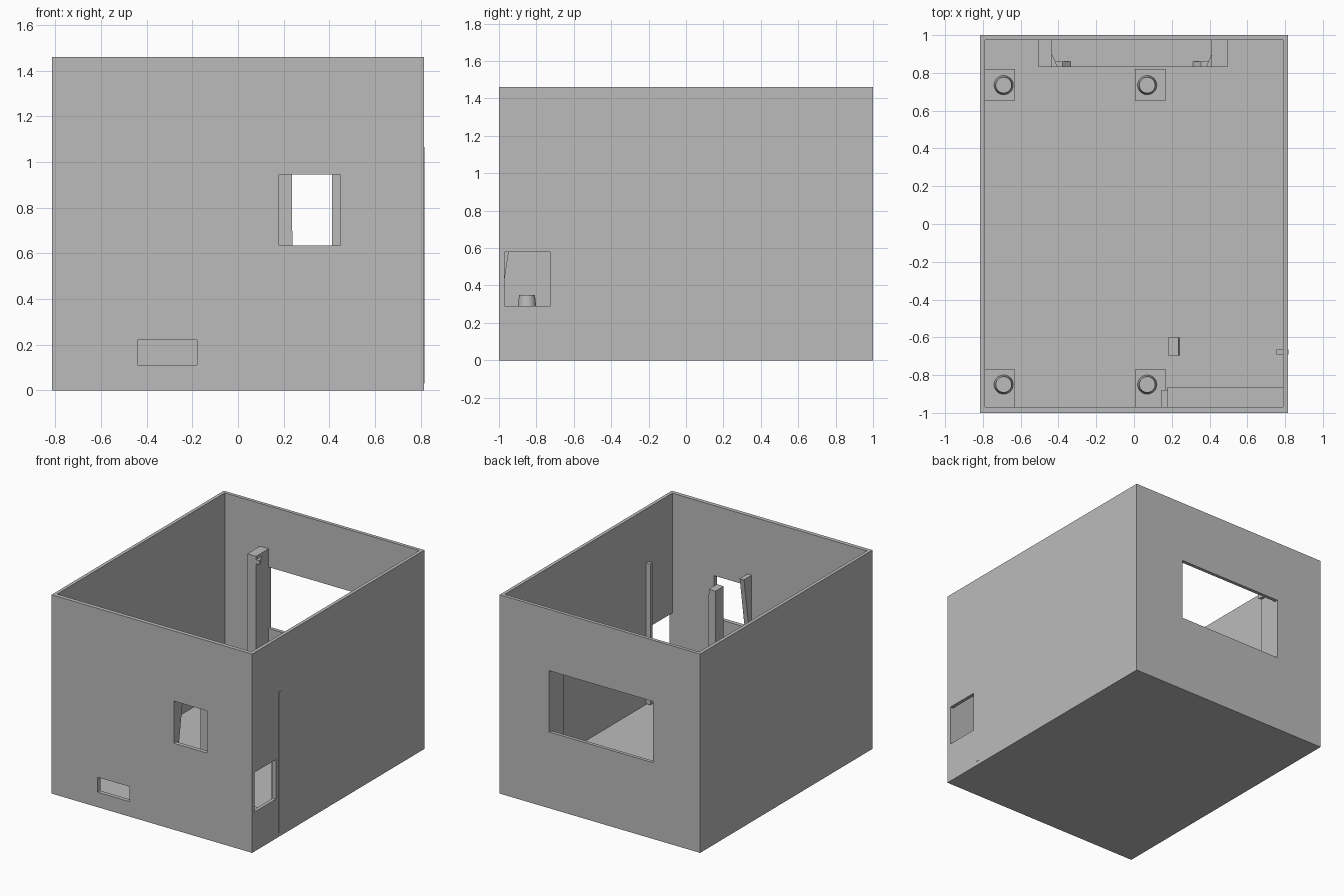
import bpy
import bmesh
from math import radians

if "Cube" in bpy.data.objects:
    bpy.data.objects.remove(bpy.data.objects["Cube"], do_unlink=True)

grey = bpy.data.materials.new("plain_grey")
grey.use_nodes = True
colour = (0.5, 0.5, 0.5, 1)
grey.diffuse_color = colour
grey.node_tree.nodes["Principled BSDF"].inputs["Base Color"].default_value = colour


def finish(name, bm):
    bmesh.ops.recalc_face_normals(bm, faces=bm.faces)
    mesh = bpy.data.meshes.new(name)
    bm.to_mesh(mesh)
    bm.free()
    mesh.materials.append(grey)
    obj = bpy.data.objects.new(name, mesh)
    bpy.context.collection.objects.link(obj)
    return obj


def box(name, xs, ys, zs):
    bm = bmesh.new()
    bmesh.ops.create_cube(bm, size=1)
    for v in bm.verts:
        v.co = [r[0] if c < 0 else r[1] for c, r in zip(v.co, (xs, ys, zs))]
    return finish(name, bm)


def prism(name, place, points, span):
    """Extrude a profile; place(a, b, t) maps it into space."""
    bm = bmesh.new()
    rings = [[bm.verts.new(place(a, b, t)) for a, b in points] for t in span]
    bm.faces.new(rings[0])
    bm.faces.new(rings[1])
    n = len(points)
    for i in range(n):
        j = (i + 1) % n
        bm.faces.new((rings[0][i], rings[0][j], rings[1][j], rings[1][i]))
    return finish(name, bm)


# Open-topped shell with its cavity and wall openings
W, H, FLOOR = 0.815, 1.46, 0.025
IN_X, IN_FRONT, IN_BACK = 0.79, -0.97, 0.975
shell = box("enclosure_shell", (-W, W), (-1, 1), (0, H))
cutters = [
    box("cavity_cutter", (-IN_X, IN_X), (IN_FRONT, IN_BACK), (FLOOR, H + 0.2)),
    box("front_window_cutter", (0.18, 0.45), (-1.1, -0.95), (0.635, 0.945)),
    box("front_slot_cutter", (-0.44, -0.18), (-1.1, -0.95), (0.11, 0.22)),
    box("side_port_cutter", (0.77, 0.9), (IN_FRONT, -0.725), (0.29, 0.58)),
    box("back_window_cutter", (-0.434, 0.411), (0.95, 1.1), (0.56, 1.01)),
]
for cutter in cutters:
    cutter.hide_render = True
    mod = shell.modifiers.new(cutter.name, "BOOLEAN")
    mod.operation = "DIFFERENCE"
    mod.solver = "EXACT"
    mod.object = cutter
bpy.context.view_layer.update()
result = shell.evaluated_get(bpy.context.evaluated_depsgraph_get())
cut_mesh = bpy.data.meshes.new_from_object(result)
shell.modifiers.clear()
shell.data = cut_mesh
for cutter in cutters:
    bpy.data.objects.remove(cutter, do_unlink=True)

# Four square pads, each with a slightly tapered round peg
PAD_TOP, PEG_TOP = 0.27, 0.35
for row, y in (("front", -0.85), ("back", 0.735)):
    for side, x in (("right", -0.69), ("left", 0.07)):
        y0 = IN_FRONT if row == "front" else y - 0.08
        y1 = y + 0.08 if row == "front" else y + 0.085
        x0 = -IN_X if side == "right" else x - 0.065
        x1 = -0.63 if side == "right" else x + 0.1
        box(f"{row}_{side}_pad", (x0, x1), (y0, y1), (FLOOR - 0.01, PAD_TOP))
        bm = bmesh.new()
        bmesh.ops.create_cone(bm, cap_ends=True, segments=32, radius1=0.052,
                              radius2=0.042, depth=PEG_TOP - PAD_TOP + 0.01)
        bmesh.ops.translate(bm, verts=bm.verts,
                            vec=(x, y, (PEG_TOP + PAD_TOP - 0.01) / 2))
        peg = finish(f"{row}_{side}_peg", bm)
        bpy.ops.object.select_all(action="DESELECT")
        peg.select_set(True)
        bpy.context.view_layer.objects.active = peg
        bpy.ops.object.shade_smooth_by_angle(angle=radians(30))

# Back window frame: two uprights, low shelf, corner lips and top hooks
box("back_frame_shelf", (-0.44, 0.42), (0.83, 0.985), (FLOOR - 0.01, 0.38))
for side, s, outer, inner in (("right", 1, -0.505, -0.434),
                              ("left", -1, 0.495, 0.411)):
    box(f"{side}_frame_upright", sorted((outer, inner)), (0.83, 0.985),
        (FLOOR - 0.01, 1.145))
    prism(f"{side}_frame_lip", lambda a, b, t: (inner + s * a, t, b),
          [(0, 0.37), (0.11, 0.37), (0.055, 0.42), (0, 0.42)], (0.83, 0.86))
    prism(f"{side}_frame_hook", lambda a, b, t: (inner + s * a, b, t),
          [(0, 0.83), (0.03, 0.83), (0, 0.9)], (1.09, 1.12))

# Inner post behind the front window, narrowing a little upward
post = box("inner_post", (0.18, 0.243), (-0.695, -0.6), (FLOOR - 0.01, 1.045))
for v in post.data.vertices:
    if v.co.z > 1 and v.co.x > 0.2:
        v.co.x = 0.235

# Thin strip through the left wall
box("side_strip", (0.755, 0.818), (-0.692, -0.665), (0.03, 1.065))

# Sloped gusset beside the front window and low ledge along the front wall
prism("front_gusset", lambda a, b, t: (t, a, b),
      [(-0.975, 0.4), (-0.88, 1.03), (-0.975, 1.03)], (0.145, 0.18))
box("front_ledge", (0.175, 0.795), (-0.975, -0.865), (FLOOR - 0.01, 0.27))
